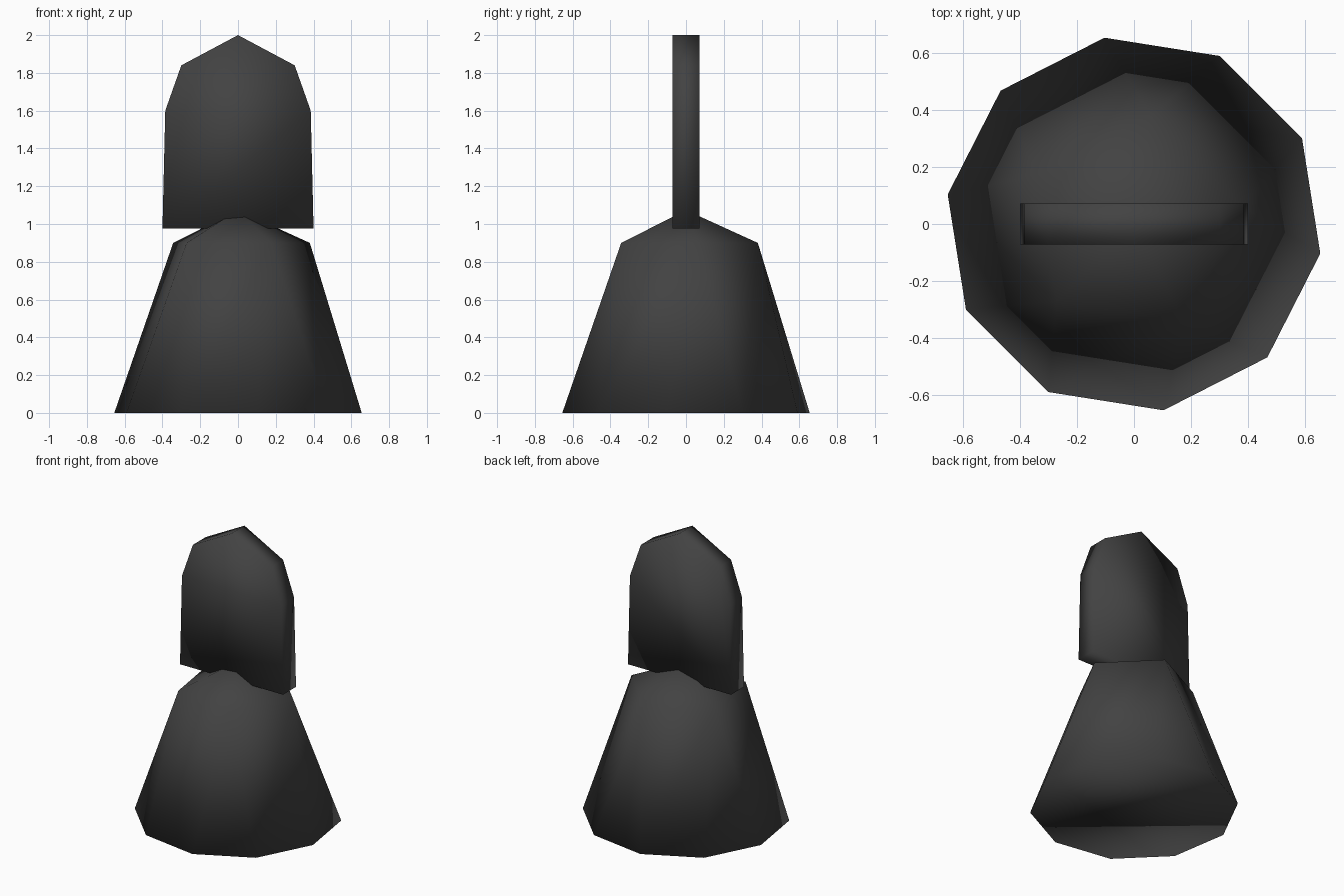
import bpy, bmesh
from math import cos, sin, radians

cube = bpy.data.objects.get("Cube")
if cube:
    bpy.data.objects.remove(cube, do_unlink=True)

charcoal = bpy.data.materials.new("charcoal")
charcoal.use_nodes = True
colour = (0.055, 0.055, 0.055, 1)
charcoal.diffuse_color = colour
charcoal.node_tree.nodes["Principled BSDF"].inputs["Base Color"].default_value = colour


def finish(bm, name):
    """Turn a bmesh into a smooth shaded object."""
    bmesh.ops.recalc_face_normals(bm, faces=bm.faces)
    for f in bm.faces:
        f.smooth = True
    mesh = bpy.data.meshes.new(name)
    bm.to_mesh(mesh)
    bm.free()
    mesh.materials.append(charcoal)
    obj = bpy.data.objects.new(name, mesh)
    bpy.context.collection.objects.link(obj)
    return obj


def ring(bm, count, radius, z, start):
    angles = [radians(start + 360 * i / count) for i in range(count)]
    return [bm.verts.new((radius * cos(a), radius * sin(a), z)) for a in angles]


# Faceted mound: ten-sided foot, five-sided shoulder, pointed top
bm = bmesh.new()
foot = ring(bm, 10, 0.663, 0, -9)
shoulder = ring(bm, 5, 0.385, 0.9, 9)
apex = bm.verts.new((0, 0, 1.073))
bm.faces.new(foot)
for i in range(5):
    a, b = shoulder[i], shoulder[(i + 1) % 5]
    left, right, after = foot[2 * i], foot[2 * i + 1], foot[(2 * i + 2) % 10]
    bm.faces.new((left, right, a))
    bm.faces.new((right, after, b, a))
    bm.faces.new((a, b, apex))
finish(bm, "mound")

# Upright slab: mirrored half profile with a pointed top, extruded in depth
half = [(0.40, 0.975), (0.385, 1.6), (0.30, 1.84)]
outline = half + [(0, 2)] + [(-x, z) for x, z in reversed(half)]
bm = bmesh.new()
front = [bm.verts.new((x, -0.072, z)) for x, z in outline]
back = [bm.verts.new((x, 0.072, z)) for x, z in outline]
bm.faces.new(front)
bm.faces.new(back)
for i in range(len(outline)):
    j = (i + 1) % len(outline)
    bm.faces.new((front[i], front[j], back[j], back[i]))
finish(bm, "upright_slab")
